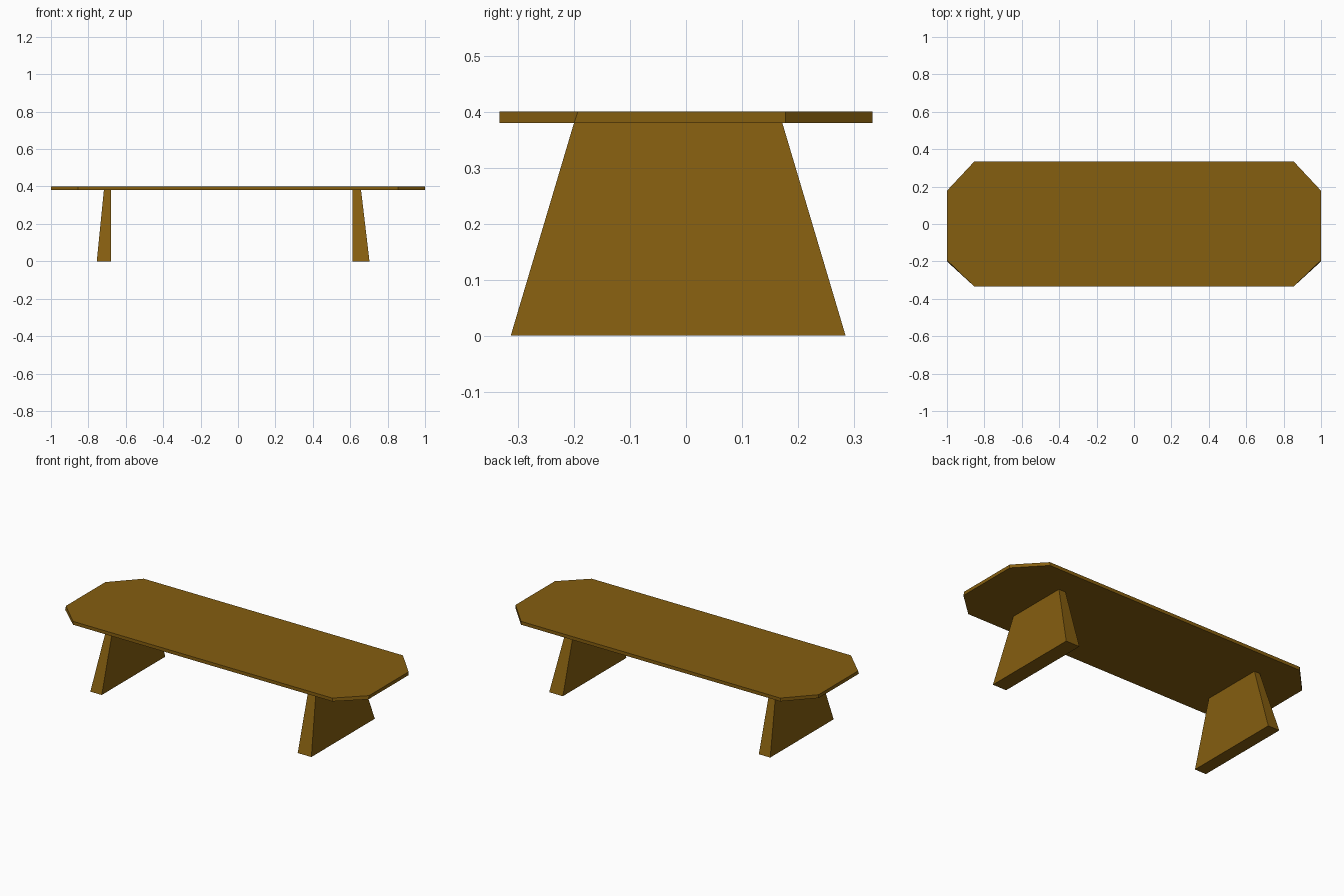
import bpy, bmesh

if "Cube" in bpy.data.objects:
    bpy.data.objects.remove(bpy.data.objects["Cube"])

# One brown wood colour
wood = bpy.data.materials.new("brown wood")
wood.diffuse_color = (0.235, 0.112, 0.005, 1)
wood.use_nodes = True
wood.node_tree.nodes["Principled BSDF"].inputs["Base Color"].default_value = wood.diffuse_color


def loft(name, lower, upper, z0, z1):
    """Solid between two counter-clockwise outlines at heights z0 and z1."""
    bm = bmesh.new()
    a = [bm.verts.new((x, y, z0)) for x, y in lower]
    b = [bm.verts.new((x, y, z1)) for x, y in upper]
    n = len(a)
    bm.faces.new(a[::-1])
    bm.faces.new(b)
    for i in range(n):
        j = (i + 1) % n
        bm.faces.new((a[i], a[j], b[j], b[i]))
    me = bpy.data.meshes.new(name)
    bm.to_mesh(me)
    bm.free()
    me.materials.append(wood)
    ob = bpy.data.objects.new(name, me)
    bpy.context.collection.objects.link(ob)
    return ob


def rect(x0, x1, y0, y1):
    return [(x0, y0), (x1, y0), (x1, y1), (x0, y1)]


def seat_outline(y_front):
    right = [(0.855, -0.333), (1, y_front), (1, 0.178), (0.855, 0.333)]
    return right + [(-x, y) for x, y in reversed(right)]


# Bench seat: thin board with clipped corners
loft("seat", seat_outline(-0.2), seat_outline(-0.193), 0.38, 0.4)

# Tapered slab legs: inner face upright, outer face and ends sloping in
for name, inner, foot, head in (("left_leg", -0.68, -0.755, -0.717),
                                ("right_leg", 0.613, 0.703, 0.658)):
    loft(name,
         rect(*sorted((inner, foot)), -0.313, 0.285),
         rect(*sorted((inner, head)), -0.2, 0.172), 0, 0.38)
